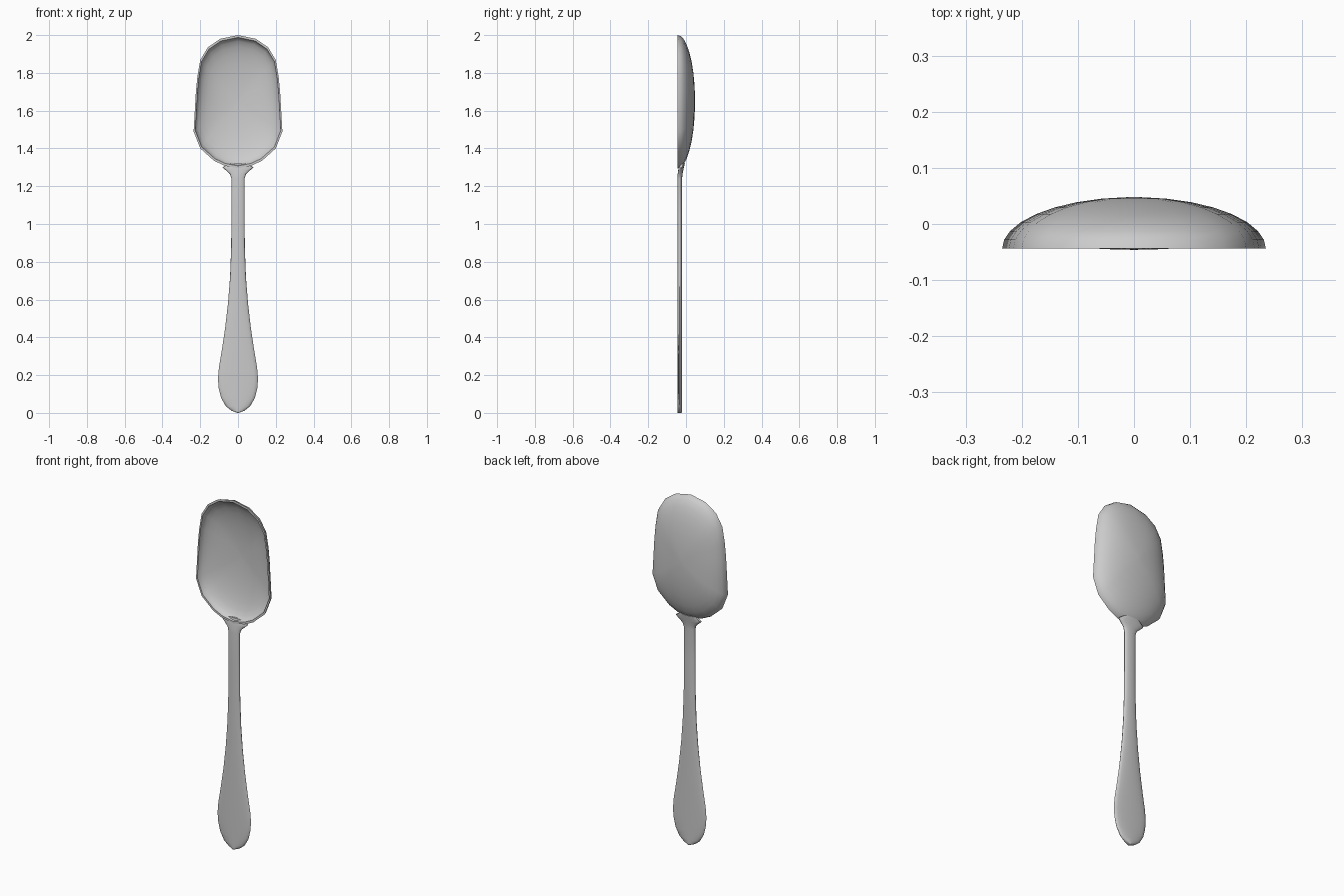
import bpy, bmesh, math

if "Cube" in bpy.data.objects:
    bpy.data.objects.remove(bpy.data.objects["Cube"])


def loft(name, rings, cap_start=True, cap_end=True):
    """Skin a list of equal-length point rings into one smooth solid."""
    bm = bmesh.new()
    loops = [[bm.verts.new(p) for p in ring] for ring in rings]
    n = len(rings[0])
    for a, b in zip(loops, loops[1:]):
        for i in range(n):
            j = (i + 1) % n
            bm.faces.new((a[i], a[j], b[j], b[i]))
    if cap_start:
        bm.faces.new(loops[0][::-1])
    if cap_end:
        bm.faces.new(loops[-1])
    bmesh.ops.recalc_face_normals(bm, faces=bm.faces)
    mesh = bpy.data.meshes.new(name)
    bm.to_mesh(mesh)
    bm.free()
    obj = bpy.data.objects.new(name, mesh)
    bpy.context.collection.objects.link(obj)
    bpy.ops.object.select_all(action='DESELECT')
    obj.select_set(True)
    bpy.context.view_layer.objects.active = obj
    bpy.ops.object.shade_smooth_by_angle(angle=math.radians(45))
    return obj


# Bowl: right half of the outline, mirrored, then shrunk ring by ring into depth
half = [(0.095, 1.98), (0.16, 1.935), (0.20, 1.868), (0.215, 1.78),
        (0.223, 1.70), (0.235, 1.49), (0.20, 1.40), (0.127, 1.335),
        (0.07, 1.308)]
outline = [(0, 2.0)] + half + [(0, 1.295)] + [(-x, z) for x, z in reversed(half)]
CZ, RIM = 1.65, -0.044


def bowl_ring(angle, size, depth):
    s = size * max(math.cos(angle), 0.04)
    y = RIM + depth * math.sin(angle)
    return [(x * s, y, CZ + (z - CZ) * s) for x, z in outline]


angles = [math.radians(a) for a in (0, 10, 20, 31, 42, 53, 64, 76, 88)]
inner = [bowl_ring(a, 0.965, 0.079) for a in reversed(angles)]
outer = [bowl_ring(a, 1.0, 0.092) for a in angles]
loft("bowl", inner + outer)


# Handle: softly rounded flat section swept along z
def section(z, w, y0, y1, n=20):
    mid, t = (y0 + y1) / 2, (y1 - y0) / 2
    ring = []
    for i in range(n):
        a = 2 * math.pi * i / n
        s = math.sin(a)
        ring.append((w * math.cos(a), mid + t * math.copysign(abs(s) ** 0.8, s), z))
    return ring


stations = [(0.003, 0.012), (0.012, 0.035), (0.035, 0.064), (0.08, 0.09),
            (0.13, 0.102), (0.18, 0.106), (0.24, 0.101), (0.33, 0.086),
            (0.45, 0.068), (0.58, 0.053), (0.72, 0.042), (0.88, 0.036),
            (1.05, 0.035), (1.24, 0.035)]
rings = [section(0, 0.004, -0.044, -0.023)]
rings += [section(z, w, -0.046, -0.021) for z, w in stations]
# Flared neck that merges into the underside of the bowl
rings += [section(1.265, 0.043, -0.044, -0.018),
          section(1.285, 0.065, -0.041, -0.014),
          section(1.300, 0.082, -0.039, -0.011),
          section(1.322, 0.05, -0.034, -0.006)]
loft("handle", rings)
